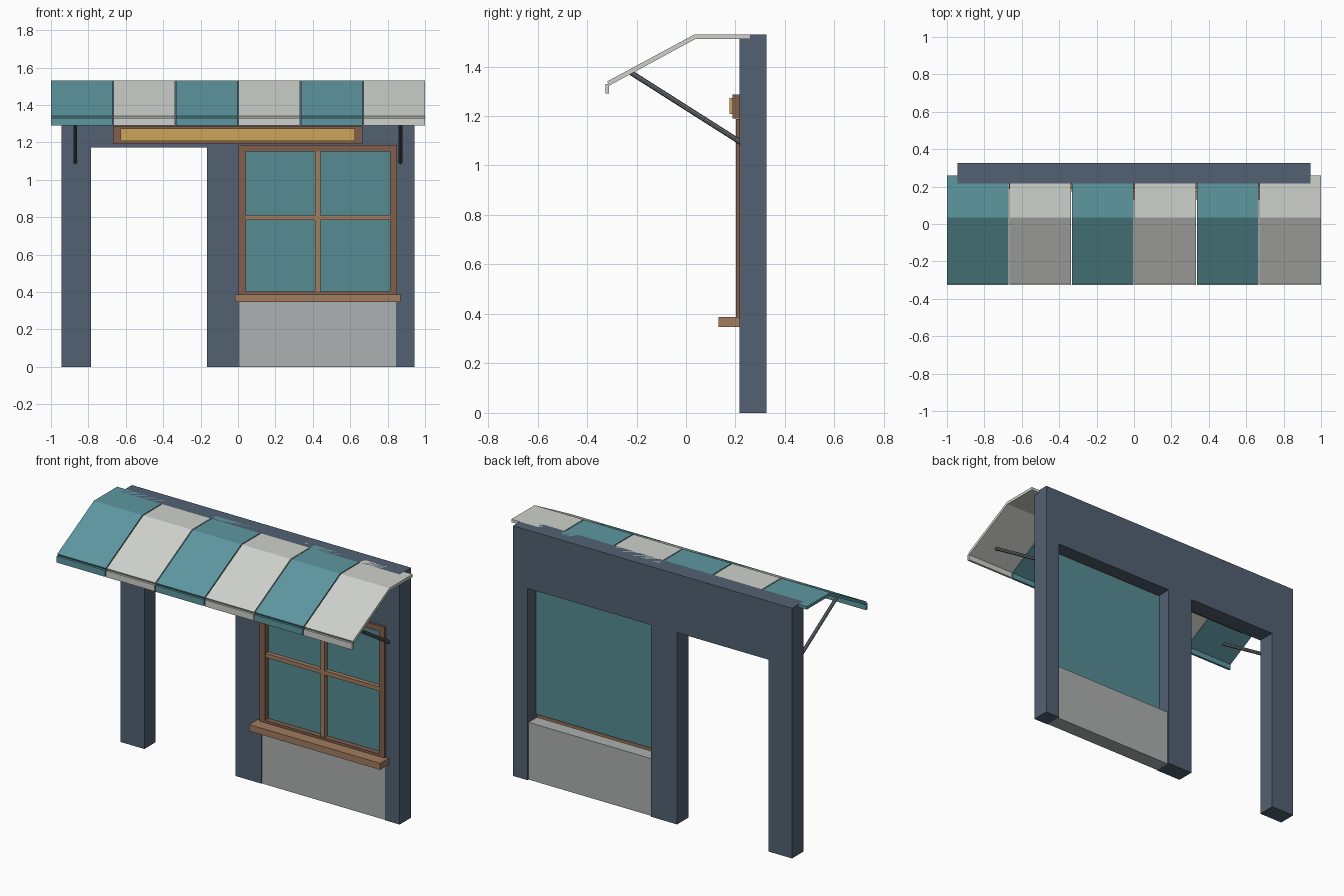
import bpy, bmesh
from mathutils import Vector

if "Cube" in bpy.data.objects:
    bpy.data.objects.remove(bpy.data.objects["Cube"])


def material(name, rgb):
    m = bpy.data.materials.new(name)
    m.diffuse_color = (*rgb, 1)
    m.use_nodes = True
    m.node_tree.nodes["Principled BSDF"].inputs["Base Color"].default_value = m.diffuse_color
    return m


NAVY = material("navy paint", (0.085, 0.12, 0.17))
TEAL = material("teal canvas", (0.11, 0.31, 0.35))
CREAM = material("pale canvas", (0.62, 0.64, 0.60))
GLASS = material("teal glass", (0.09, 0.26, 0.29))
BROWN = material("dark wood", (0.22, 0.115, 0.075))
TAN = material("light wood", (0.36, 0.20, 0.115))
GOLD = material("gold panel", (0.62, 0.37, 0.10))
PANEL = material("grey panel", (0.42, 0.44, 0.44))
STEEL = material("brace metal", (0.15, 0.17, 0.18))


def finish(name, bm, mat):
    bmesh.ops.recalc_face_normals(bm, faces=bm.faces)
    me = bpy.data.meshes.new(name)
    bm.to_mesh(me)
    bm.free()
    me.materials.append(mat)
    ob = bpy.data.objects.new(name, me)
    bpy.context.collection.objects.link(ob)
    return ob


def add_box(bm, x, y, z):
    vs = bmesh.ops.create_cube(bm, size=1)["verts"]
    for v in vs:
        v.co = [(r[0] + r[1]) / 2 + c * (r[1] - r[0]) for c, r in zip(v.co, (x, y, z))]


def boxes(name, mat, *ranges):
    bm = bmesh.new()
    for r in ranges:
        add_box(bm, *r)
    return finish(name, bm, mat)


# Wall: posts, lintel and panel under the window
WALL = (0.216, 0.325)
for name, x in (("left_post", (-0.945, -0.785)), ("middle_post", (-0.167, 0.008)),
                ("right_post", (0.845, 0.943))):
    boxes(name, NAVY, (x, WALL, (0, 1.173)))
boxes("lintel", NAVY, ((-0.945, 0.943), WALL, (1.173, 1.53)))
boxes("lower_panel", PANEL, ((0.008, 0.845), (0.22, 0.315), (0, 0.35)))

# Window: frame, glazing bars, glass and sill
FY = (0.202, 0.238)
boxes("window_frame", BROWN,
      ((0.004, 0.042), FY, (0.36, 1.187)), ((0.812, 0.849), FY, (0.36, 1.187)),
      ((0.042, 0.812), FY, (0.36, 0.402)), ((0.042, 0.812), FY, (1.152, 1.187)))
boxes("glazing_bars", TAN,
      ((0.413, 0.441), (0.206, 0.236), (0.402, 1.152)),
      ((0.042, 0.812), (0.208, 0.236), (0.784, 0.809)))
boxes("window_glass", GLASS, ((0.012, 0.842), (0.234, 0.246), (0.375, 1.165)))
boxes("window_sill", TAN, ((-0.017, 0.87), (0.132, 0.235), (0.347, 0.387)))

# Sign board with a blank raised panel
boxes("sign_board", BROWN, ((-0.668, 0.665), (0.188, 0.217), (1.19, 1.287)))
boxes("sign_panel", GOLD, ((-0.628, 0.625), (0.175, 0.19), (1.208, 1.273)))

# Striped awning: one folded profile per stripe plus a hanging hem
PROFILE = [(0.26, 1.53), (0.035, 1.53), (-0.318, 1.34),
           (-0.31, 1.323), (0.039, 1.512), (0.26, 1.512)]
GAP, COUNT = 0.006, 6
PITCH = (2 + GAP) / COUNT
for i in range(COUNT):
    x0 = -1 + i * PITCH
    x1 = x0 + PITCH - GAP
    bm = bmesh.new()
    face = bm.faces.new([bm.verts.new((x0, y, z)) for y, z in PROFILE])
    ext = bmesh.ops.extrude_face_region(bm, geom=[face])["geom"]
    moved = [v for v in ext if isinstance(v, bmesh.types.BMVert)]
    bmesh.ops.translate(bm, verts=moved, vec=(x1 - x0, 0, 0))
    mat = CREAM if i % 2 else TEAL
    finish(f"awning_stripe_{i + 1}", bm, mat)
    boxes(f"awning_hem_{i + 1}", mat, ((x0, x1), (-0.325, -0.311), (1.29, 1.329)))

# Round support braces
for name, x in (("left_brace", -0.87), ("right_brace", 0.868)):
    a, b = Vector((x, 0.222, 1.093)), Vector((x, -0.222, 1.375))
    bm = bmesh.new()
    bmesh.ops.create_cone(bm, cap_ends=True, segments=8, radius1=0.0105,
                          radius2=0.0105, depth=(b - a).length)
    ob = finish(name, bm, STEEL)
    ob.location = (a + b) / 2
    ob.rotation_euler = (b - a).to_track_quat('Z', 'X').to_euler()
